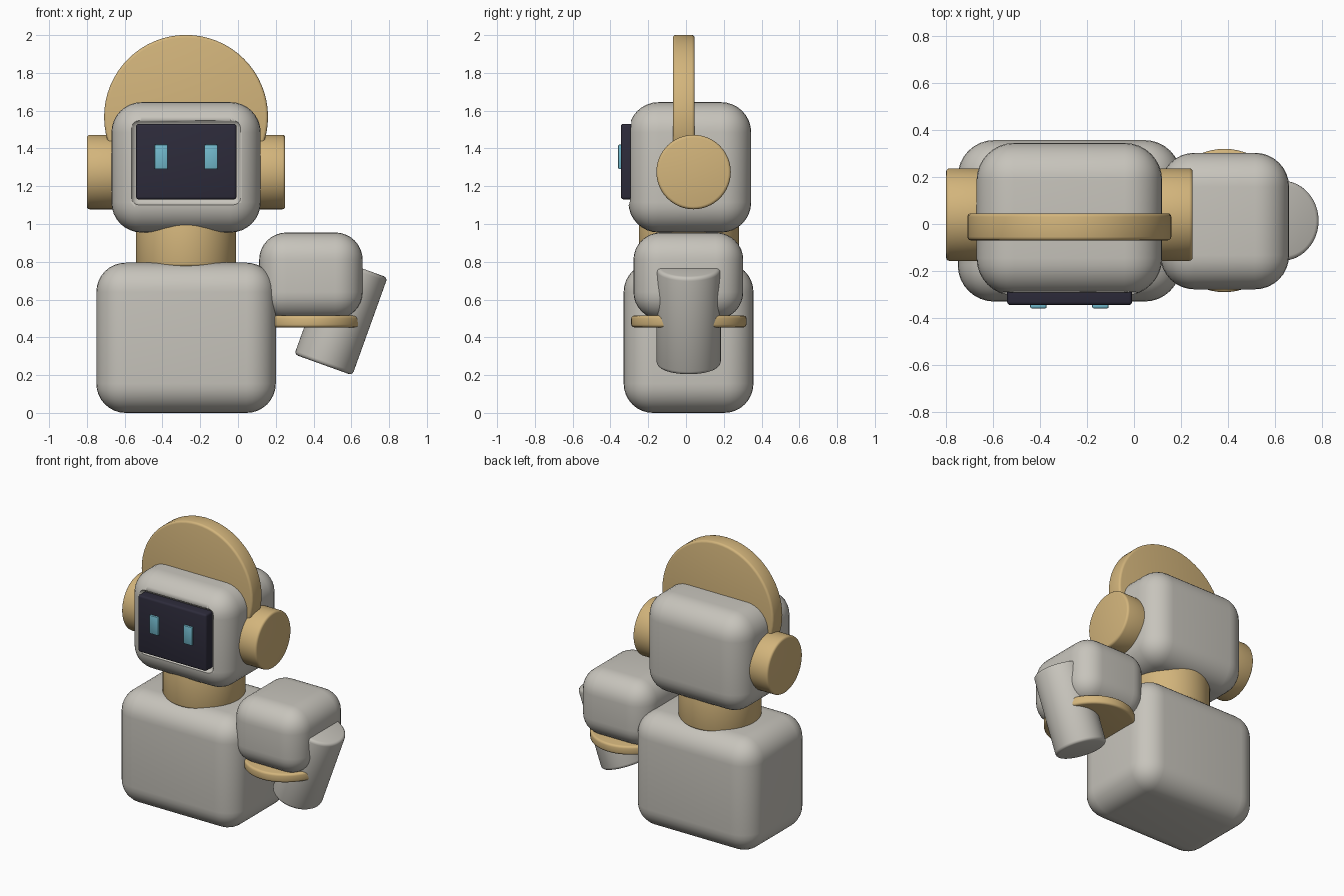
import bpy
import math

if "Cube" in bpy.data.objects:
    bpy.data.objects.remove(bpy.data.objects["Cube"])


def material(name, rgb):
    m = bpy.data.materials.new(name)
    m.diffuse_color = (*rgb, 1)
    m.use_nodes = True
    m.node_tree.nodes["Principled BSDF"].inputs["Base Color"].default_value = m.diffuse_color
    return m


GREY = material("warm_grey", (0.57, 0.55, 0.50))
TAN = material("tan", (0.65, 0.46, 0.20))
DARK = material("dark_screen", (0.026, 0.024, 0.043))
CYAN = material("cyan_eye", (0.17, 0.49, 0.61))


def finish(ob, name, mat, bevel, segments):
    """Name, colour, round the edges and smooth the part."""
    ob.name = name
    ob.data.materials.append(mat)
    bpy.ops.object.transform_apply(location=False, rotation=True, scale=True)
    mod = ob.modifiers.new("round", "BEVEL")
    mod.width = bevel
    mod.segments = segments
    mod.limit_method = "ANGLE"
    mod.angle_limit = math.radians(40)
    bpy.ops.object.modifier_apply(modifier=mod.name)
    return ob


def smooth():
    bpy.ops.object.shade_smooth_by_angle(angle=math.radians(35))


def box(name, xs, ys, zs, mat, bevel, segments=8):
    ranges = (xs, ys, zs)
    bpy.ops.mesh.primitive_cube_add(size=1, location=[(a + b) / 2 for a, b in ranges])
    ob = bpy.context.object
    ob.scale = [b - a for a, b in ranges]
    finish(ob, name, mat, bevel, segments)
    smooth()
    return ob


def cylinder(name, centre, rx, ry, depth, mat, rotation=(0, 0, 0), bevel=0.015):
    bpy.ops.mesh.primitive_cylinder_add(vertices=64, radius=1, depth=1,
                                        location=centre, rotation=rotation)
    ob = bpy.context.object
    ob.scale = (rx, ry, depth)
    finish(ob, name, mat, bevel, 3)
    smooth()
    return ob


MID = -0.275  # centre line of head and body

# Body and neck
box("body", (-0.75, 0.20), (-0.33, 0.357), (0, 0.795), GREY, 0.155)
cylinder("neck", (MID, 0.015, 0.90), 0.265, 0.265, 0.25, TAN)

# Head with a rounded pocket for the screen
head = box("head", (-0.67, 0.12), (-0.305, 0.345), (0.955, 1.645), GREY, 0.16)
cutter = box("pocket_cutter", (-0.567, 0.017), (-0.27, 0.0), (1.10, 1.553), GREY, 0.04, 4)
cutter.location.y = -0.405
cutter.hide_render = True
cut = head.modifiers.new("pocket", "BOOLEAN")
cut.operation = "DIFFERENCE"
cut.object = cutter
cut.solver = "EXACT"
bpy.context.view_layer.objects.active = head
bpy.ops.object.modifier_apply(modifier=cut.name)
bpy.data.objects.remove(cutter)

# Screen and eyes
box("screen", (-0.54, -0.008), (-0.345, -0.24), (1.13, 1.53), DARK, 0.014, 3)
for side, label in ((-1, "left"), (1, "right")):
    x = MID + side * 0.132
    box(label + "_eye", (x - 0.035, x + 0.035), (-0.359, -0.335), (1.29, 1.42), CYAN, 0.006, 2)

# Ear pads and head crest
for side, label in ((-1, "left"), (1, "right")):
    cylinder(label + "_ear_pad", (MID + side * 0.425, 0.04, 1.275), 0.197, 0.197, 0.20,
             TAN, (0, math.pi / 2, 0))
cylinder("crest", (MID, -0.012, 1.567), 0.434, 0.434, 0.115, TAN, (math.pi / 2, 0, 0))

# Single arm: shoulder block, cuff disc and tilted forearm
box("shoulder", (0.112, 0.66), (-0.278, 0.303), (0.495, 0.955), GREY, 0.145)
cylinder("cuff", (0.385, 0.015, 0.484), 0.28, 0.305, 0.062, TAN)
cylinder("forearm", (0.545, 0.014, 0.513), 0.163, 0.17, 0.55, GREY,
         (0, math.radians(19.8), 0), 0.02)
